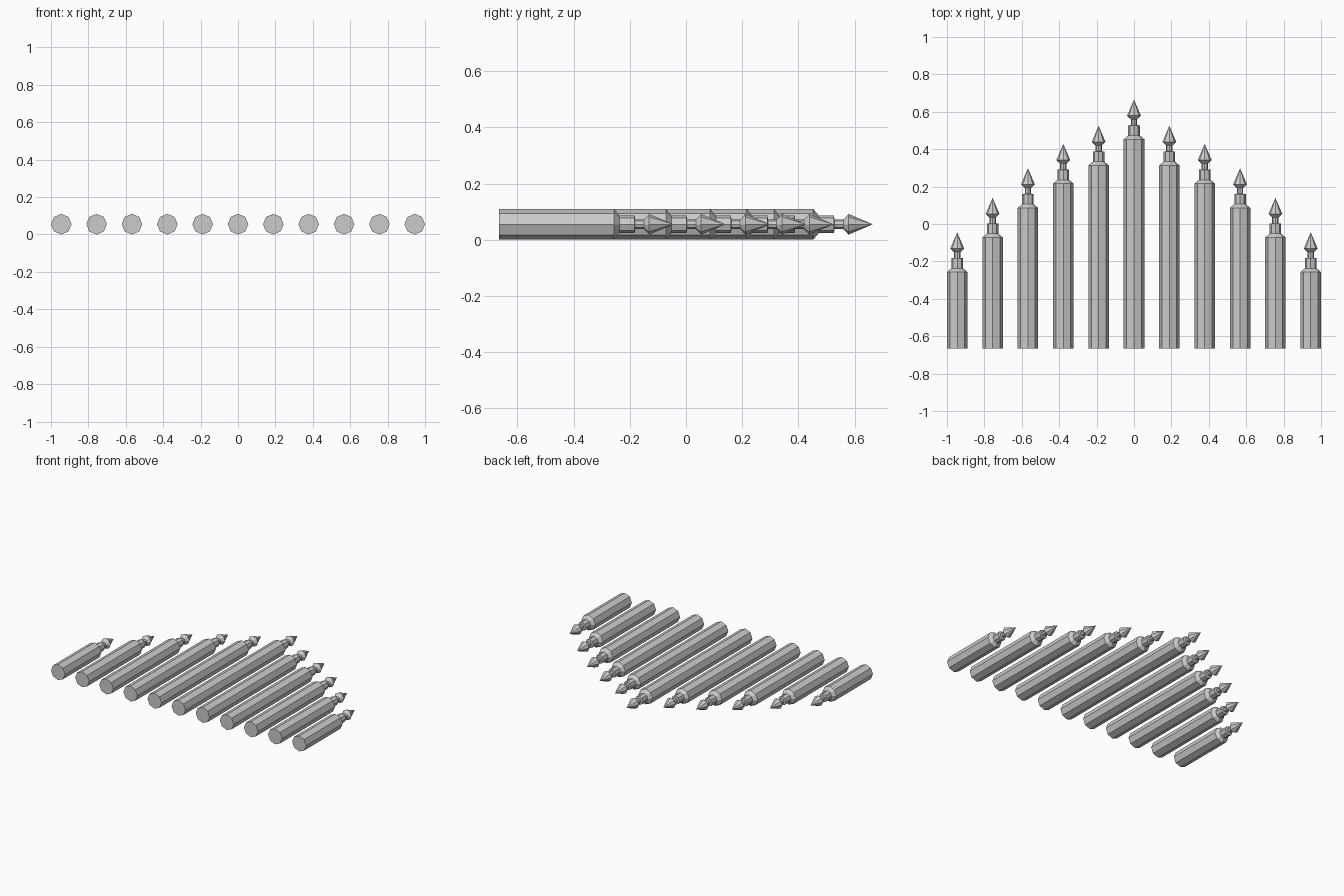
import bpy, bmesh, math

if "Cube" in bpy.data.objects:
    bpy.data.objects.remove(bpy.data.objects["Cube"])

R, BASE, SIDES = 0.055, -0.665, 8

# stake outline: (distance behind the tip, radius)
PROFILE = [(0.212, R), (0.192, 0.031), (0.138, 0.031), (0.136, 0.017),
           (0.105, 0.017), (0.086, 0.037)]


def stake(name, x, tip):
    """Octagonal stake lying along y, turned from the profile."""
    bm = bmesh.new()
    rings = []
    for y, r in [(BASE, R)] + [(tip - d, r) for d, r in PROFILE]:
        rings.append([bm.verts.new((r * math.cos(i * math.tau / SIDES), y,
                                    R + r * math.sin(i * math.tau / SIDES)))
                      for i in range(SIDES)])
    point = bm.verts.new((0, tip, R))
    bm.faces.new(rings[0])
    for i in range(SIDES):
        j = (i + 1) % SIDES
        for a, b in zip(rings, rings[1:]):
            bm.faces.new((a[i], a[j], b[j], b[i]))
        bm.faces.new((rings[-1][i], rings[-1][j], point))
    bmesh.ops.recalc_face_normals(bm, faces=bm.faces)
    mesh = bpy.data.meshes.new(name)
    bm.to_mesh(mesh)
    bm.free()
    ob = bpy.data.objects.new(name, mesh)
    ob.location.x = x
    bpy.context.collection.objects.link(ob)


# row of stakes, tallest in the middle and mirrored to both sides
for i, tip in enumerate([0.665, 0.525, 0.428, 0.298, 0.14, -0.045]):
    if i == 0:
        stake("stake_centre", 0, tip)
    else:
        stake(f"stake_right_{i}", 0.189 * i, tip)
        stake(f"stake_left_{i}", -0.189 * i, tip)
